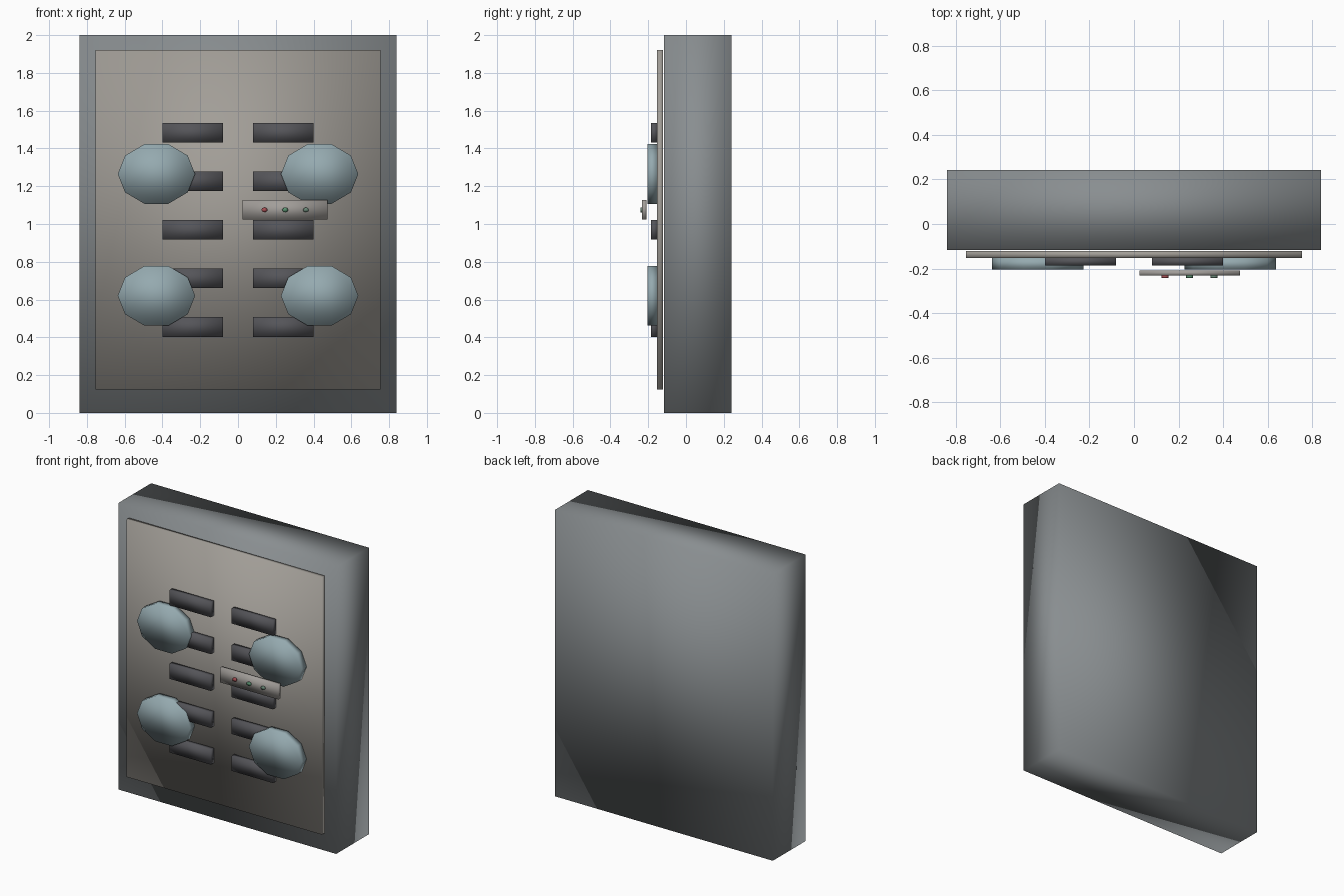
import bpy, math

if "Cube" in bpy.data.objects:
    bpy.data.objects.remove(bpy.data.objects["Cube"])


def material(name, rgb):
    m = bpy.data.materials.new(name)
    m.diffuse_color = (*rgb, 1)
    m.use_nodes = True
    m.node_tree.nodes["Principled BSDF"].inputs["Base Color"].default_value = m.diffuse_color
    return m


def finish(ob, name, mat):
    ob.name = name
    bpy.ops.object.transform_apply(location=False, rotation=True, scale=True)
    bpy.ops.object.shade_smooth()  # soft shading across all edges
    ob.data.materials.append(mat)
    return ob


def box(name, x, y, z, mat):
    """Box from (min, max) ranges."""
    bpy.ops.mesh.primitive_cube_add(size=1, location=[sum(r) / 2 for r in (x, y, z)])
    ob = bpy.context.object
    ob.scale = [r[1] - r[0] for r in (x, y, z)]
    return finish(ob, name, mat)


def disc(name, x, z, y, rx, rz, sides, mat):
    """Low-poly oval disc facing -y, with a vertex pointing along +x."""
    bpy.ops.mesh.primitive_cylinder_add(
        vertices=sides, radius=1, depth=y[1] - y[0],
        location=(x, sum(y) / 2, z), rotation=(math.pi / 2, 0, 0))
    ob = bpy.context.object
    turn = -math.pi / 2
    c, s = math.cos(turn), math.sin(turn)
    for v in ob.data.vertices:
        px, py = v.co.x, v.co.y
        v.co.x, v.co.y = (c * px - s * py) * rx, (s * px + c * py) * rz
    return finish(ob, name, mat)


casing_grey = material("casing_grey", (0.25, 0.27, 0.28))
panel_beige = material("panel_beige", (0.36, 0.34, 0.31))
bar_dark = material("bar_dark", (0.09, 0.09, 0.10))
pale_blue = material("pale_blue", (0.30, 0.40, 0.43))
strip_grey = material("strip_grey", (0.36, 0.34, 0.32))
lamp_colours = [
    material("lamp_red", (0.40, 0.08, 0.09)),
    material("lamp_green", (0.10, 0.28, 0.16)),
    material("lamp_teal", (0.14, 0.24, 0.18)),
]

# Casing and front panel
box("casing", (-0.84, 0.84), (-0.117, 0.242), (0, 2), casing_grey)
box("front_panel", (-0.755, 0.755), (-0.153, -0.122), (0.125, 1.92), panel_beige)

for side in (-1, 1):
    # Columns of slot bars
    for i in range(5):
        z = 1.483 - 0.257 * i
        box("slot_bar", sorted((side * 0.08, side * 0.40)), (-0.186, -0.151),
            (z - 0.052, z + 0.052), bar_dark)
    # Oval pads
    for z in (1.265, 0.62):
        disc("oval_pad", side * 0.432, z, (-0.204, -0.153), 0.205, 0.166, 10, pale_blue)

# Control strip with three lamps
box("control_strip", (0.025, 0.475), (-0.232, -0.209), (1.023, 1.127), strip_grey)
for x, mat in zip((0.14, 0.25, 0.36), lamp_colours):
    disc("lamp", x, 1.075, (-0.242, -0.230), 0.016, 0.013, 8, mat)
